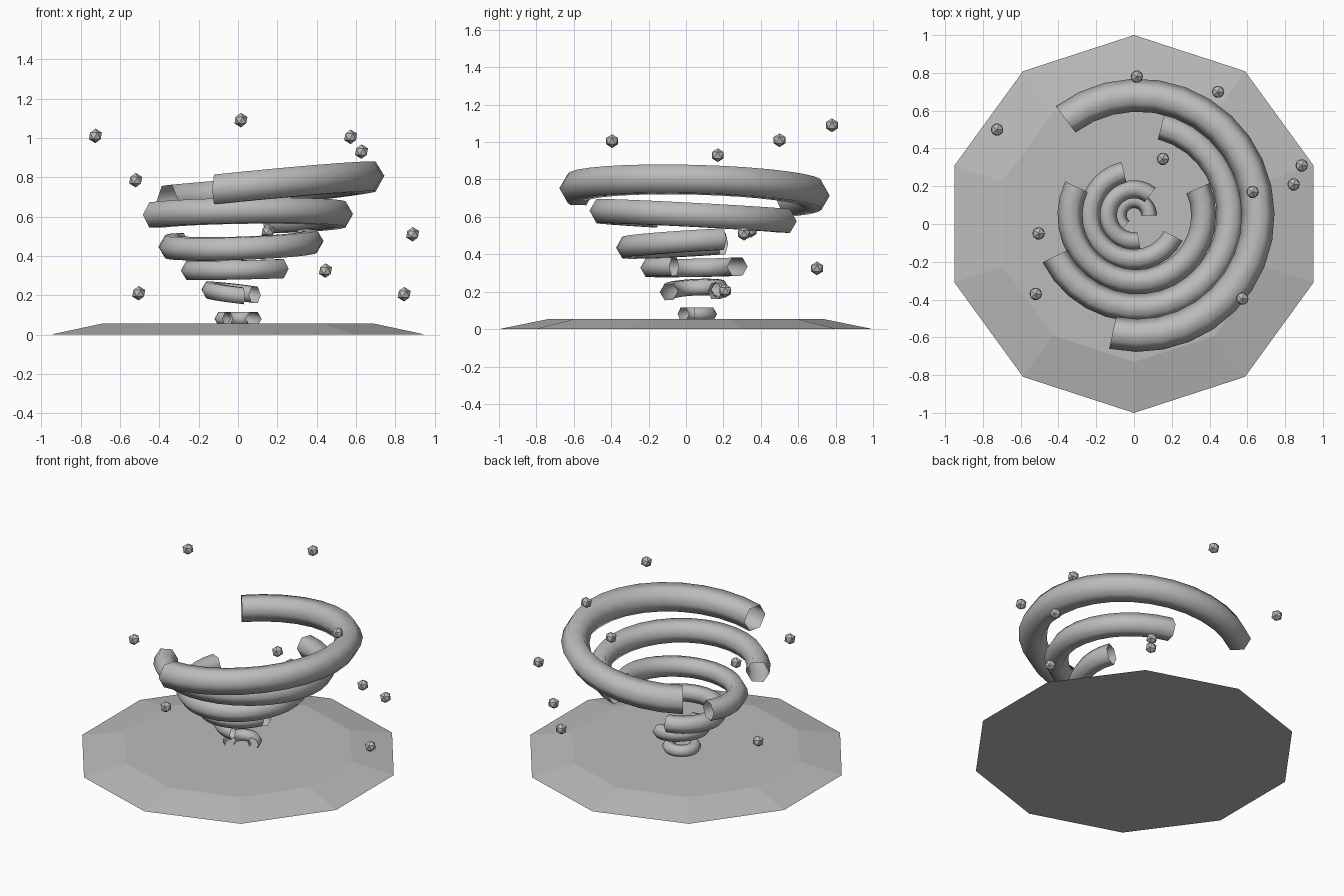
import bpy
import bmesh
from math import pi
from mathutils import Matrix, Vector

if "Cube" in bpy.data.objects:
    bpy.data.objects.remove(bpy.data.objects["Cube"], do_unlink=True)

# One matte grey for everything
GREY = (0.5, 0.5, 0.5, 1.0)
grey = bpy.data.materials.new("stone_grey")
grey.use_nodes = True
grey.diffuse_color = GREY
grey.node_tree.nodes["Principled BSDF"].inputs["Base Color"].default_value = GREY


def finish(bm, name, location, smooth=False):
    """Turn a bmesh into a placed, coloured object."""
    bmesh.ops.recalc_face_normals(bm, faces=bm.faces)
    for face in bm.faces:
        face.smooth = smooth
    mesh = bpy.data.meshes.new(name)
    bm.to_mesh(mesh)
    bm.free()
    mesh.materials.append(grey)
    obj = bpy.data.objects.new(name, mesh)
    obj.location = location
    bpy.context.collection.objects.link(obj)
    return obj


def swirl_ring(name, centre, major, minor, start, slope):
    """Open six-sided tube swept part of the way round, then tilted."""
    bm = bmesh.new()
    # Section stands in the xz plane with a corner pointing outward
    angles = [i * pi / 3 for i in range(6)]
    verts = [bm.verts.new(Matrix.Rotation(a, 3, 'Y') @ Vector((minor, 0, 0))
                          + Vector((major, 0, 0))) for a in angles]
    edges = [bm.edges.new((verts[i - 1], verts[i])) for i in range(6)]
    bmesh.ops.spin(bm, geom=verts + edges, cent=(0, 0, 0), axis=(0, 0, 1),
                   angle=SWEEP, steps=20, use_duplicate=False)
    bmesh.ops.rotate(bm, verts=bm.verts, cent=(0, 0, 0),
                     matrix=Matrix.Rotation(start, 3, 'Z'))
    for v in bm.verts:
        v.co.z += slope[0] * v.co.x + slope[1] * v.co.y
    # Wind the outer half of the tube outward
    return finish(bm, name, centre, smooth=True)


# Ten-sided bevelled ground plate
bm = bmesh.new()
bmesh.ops.create_cone(bm, cap_ends=True, segments=10, radius1=1.0, radius2=0.73,
                      depth=0.055, matrix=Matrix.Translation((0, 0, 0.0275)))
top = max(bm.verts, key=lambda v: v.co.y)
if top.co.y < 0.99:
    bmesh.ops.rotate(bm, verts=bm.verts, cent=(0, 0, 0),
                     matrix=Matrix.Rotation(pi / 10, 3, 'Z'))
finish(bm, "ground_plate", (0, 0, 0))

# Funnel of partial rings: centre x, height, major, minor, tilt along x and y
SWEEP = 4.0
TURN = 0.9
RINGS = [
    (0.00, 0.080, 0.080, 0.040, (0.00, 0.00)),
    (0.00, 0.207, 0.138, 0.048, (-0.12, 0.05)),
    (0.00, 0.332, 0.235, 0.056, (0.02, 0.015)),
    (0.015, 0.460, 0.354, 0.066, (0.035, 0.06)),
    (0.022, 0.603, 0.490, 0.074, (0.015, -0.053)),
    (0.021, 0.735, 0.636, 0.087, (0.10, -0.026)),
]
for i, (x, z, major, minor, slope) in enumerate(RINGS):
    swirl_ring(f"funnel_ring_{i + 1}", (x, 0.046, z), major, minor, i * TURN, slope)

# Loose pebbles flying around the funnel
PEBBLES = [
    (0.015, 0.78, 1.09), (0.445, 0.70, 0.325), (-0.725, 0.50, 1.01),
    (0.153, 0.345, 0.525), (0.888, 0.31, 0.51), (0.845, 0.21, 0.205),
    (0.628, 0.17, 0.93), (-0.505, -0.05, 0.21), (-0.52, -0.37, 0.785),
    (0.573, -0.395, 1.005),
]
for i, spot in enumerate(PEBBLES):
    bm = bmesh.new()
    bmesh.ops.create_icosphere(bm, subdivisions=1, radius=0.037)
    finish(bm, f"pebble_{i + 1}", spot)
